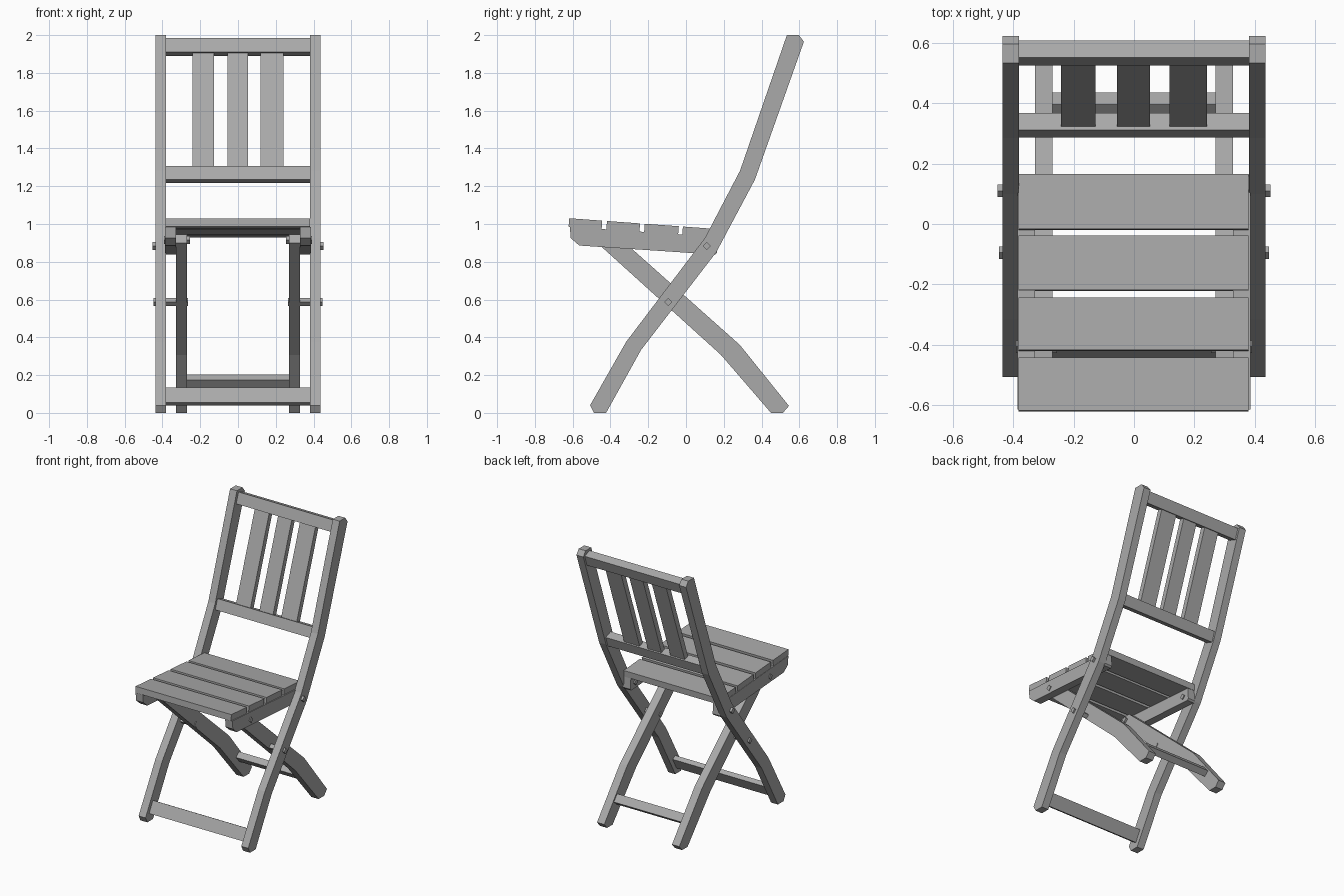
import bpy, bmesh, math
from mathutils import Vector

if "Cube" in bpy.data.objects:
    bpy.data.objects.remove(bpy.data.objects["Cube"], do_unlink=True)

wood = bpy.data.materials.new("grey wood")
wood.use_nodes = True
GREY = (0.4, 0.4, 0.4, 1)
wood.diffuse_color = GREY
wood.node_tree.nodes["Principled BSDF"].inputs["Base Color"].default_value = GREY


def prism(name, outline, x0, x1):
    """Extrude a (y, z) outline from x0 to x1."""
    bm = bmesh.new()
    face = bm.faces.new([bm.verts.new((x0, y, z)) for y, z in outline])
    out = bmesh.ops.extrude_face_region(bm, geom=[face])
    moved = [v for v in out["geom"] if isinstance(v, bmesh.types.BMVert)]
    bmesh.ops.translate(bm, verts=moved, vec=(x1 - x0, 0, 0))
    bmesh.ops.recalc_face_normals(bm, faces=bm.faces)
    mesh = bpy.data.meshes.new(name)
    bm.to_mesh(mesh)
    bm.free()
    mesh.materials.append(wood)
    obj = bpy.data.objects.new(name, mesh)
    bpy.context.collection.objects.link(obj)
    return obj


def bar(name, start, end, thick, x0, x1):
    """Board running from start to end in the side plane, spanning x0 to x1."""
    a, b = Vector(start), Vector(end)
    d = (b - a).normalized()
    n = Vector((-d.y, d.x)) * thick / 2
    return prism(name, [a - n, b - n, b + n, a + n], x0, x1)


def cross_bar(name, centre, direction, length, thick, half):
    c, d = Vector(centre), Vector(direction).normalized() * length / 2
    return bar(name, c - d, c + d, thick, -half, half)


def pair(name, outline, inner, outer):
    prism("left_" + name, outline, inner, outer)
    prism("right_" + name, outline, -outer, -inner)


# Long bent frame legs that carry the backrest
pair("long_leg", [(-.508, .04), (-.487, 0), (-.423, 0), (-.238, .333),
                  (.16, .85), (.365, 1.235), (.624, 1.965), (.598, 2),
                  (.534, 2), (.286, 1.282), (.10, .926), (-.317, .376)], .382, .437)

# Short bent legs crossing inside
pair("short_leg", [(.545, .037), (.513, 0), (.45, 0), (.185, .307),
                   (-.47, .9), (-.445, .945), (-.372, .945), (.285, .36)], .27, .328)

# Seat side rails
pair("seat_rail", [(-.615, .985), (-.61, .925), (-.565, .886), (.155, .838),
                   (.165, .85), (.16, .932)], .328, .386)

# Square pivot pins, set on edge
R = .021
for name, y, z, inner, outer in [("middle_pin", -.095, .587, .265, .448),
                                 ("rear_pin", .11, .883, .32, .453),
                                 ("front_pin", -.407, .915, .255, .392)]:
    pair(name, [(y - R, z), (y, z - R), (y + R, z), (y, z + R)], inner, outer)

# Seat slats on the sloped rails
for i, (y0, y1) in enumerate([(-.62, -.445), (-.42, -.245), (-.22, -.04), (-.018, .165)]):
    ends = [(y, 1.008 - .073 * (y + .62)) for y in (y0, y1)]
    bar(f"seat_slat_{i + 1}", *ends, .045, -.384, .38)

# Stretchers between the feet
cross_bar("front_stretcher", (-.43, .087), (.48, .88), .09, .035, .384)
cross_bar("rear_stretcher", (.40, .165), (.655, -.757), .06, .045, .272)

# Backrest rails and upright slats
lean = (.335, .942)
cross_bar("top_rail", (.567, 1.937), lean, .08, .06, .384)
cross_bar("lower_back_rail", (.328, 1.262), lean, .076, .06, .384)
for i, (x0, x1) in enumerate([(-.242, -.127), (-.056, .053), (.118, .242)]):
    bar(f"back_slat_{i + 1}", (.337, 1.285), (.56, 1.915), .038, x0, x1)
